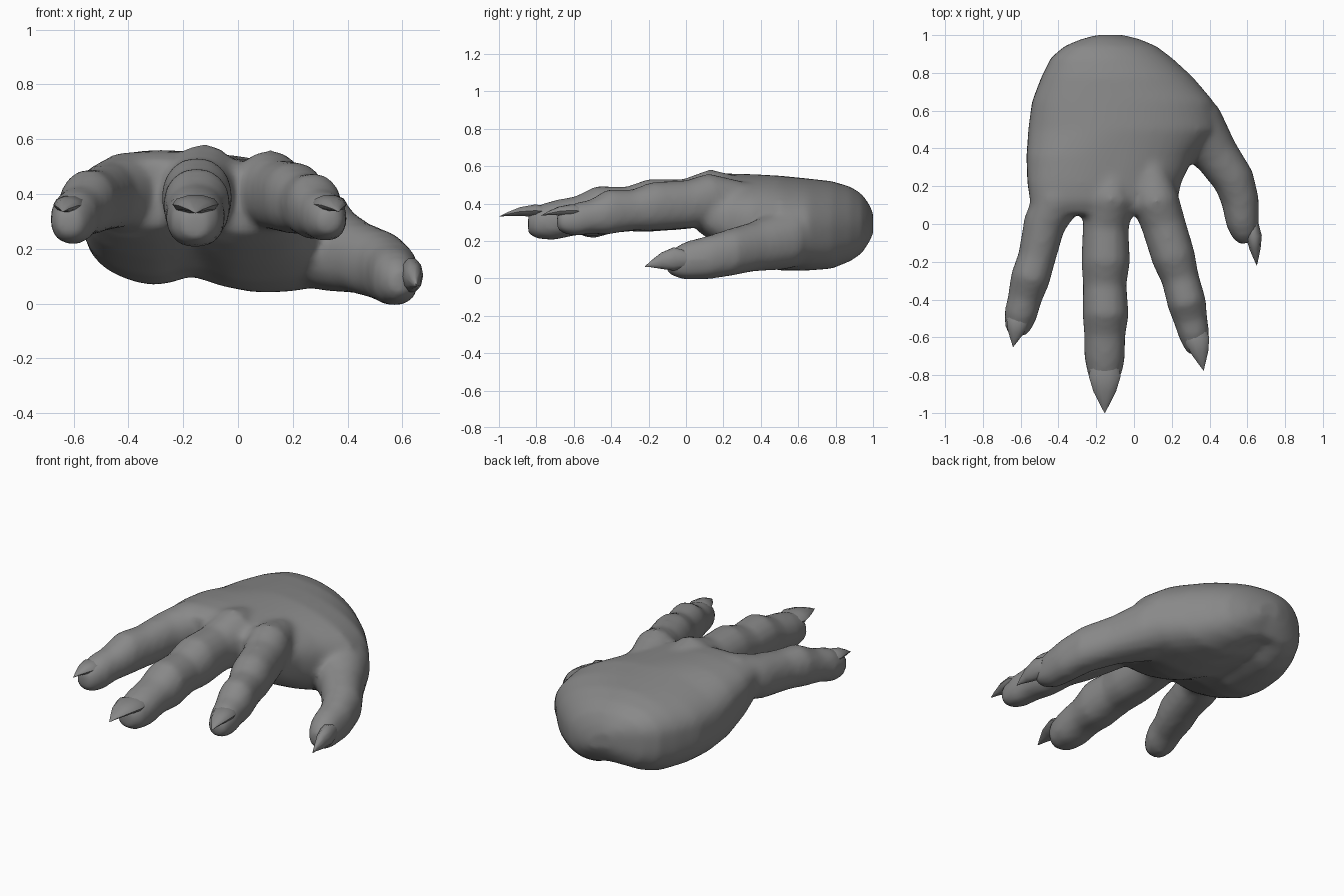
import bpy, bmesh, math
from mathutils import Vector

skin = bpy.data.materials.new("grey skin")
skin.diffuse_color = (0.25, 0.25, 0.25, 1)


def ring(center, side, rx, rz, n=20, up=2.0, down=2.0):
    """Superellipse cross-section spanned by a horizontal side vector and z."""
    pts = []
    for i in range(n):
        a = 2 * math.pi * i / n
        c, s = math.cos(a), math.sin(a)
        power = up if s > 0 else down
        u = math.copysign(abs(c) ** (2 / power), c)
        w = math.copysign(abs(s) ** (2 / power), s)
        pts.append(center + side * (u * rx) + Vector((0, 0, w * rz)))
    return pts


def loft(bm, rings):
    """Closed tube through the rings, capped with faces."""
    vs = [[bm.verts.new(p) for p in r] for r in rings]
    n = len(vs[0])
    for a, b in zip(vs, vs[1:]):
        for i in range(n):
            j = (i + 1) % n
            bm.faces.new((a[i], a[j], b[j], b[i]))
    bm.faces.new(vs[0][::-1])
    bm.faces.new(vs[-1])


def palm_ring(y, left, right, bottom, top):
    """Palm section: drops toward the thumb, grooved between the two heel pads."""
    mid, half, zc = (left + right) / 2, (right - left) / 2, (bottom + top) / 2
    up = 2.1 if y > 0.4 else 2.4
    pts = ring(Vector((mid, y, zc)), Vector((1, 0, 0)), half, (top - bottom) / 2, 48, up, 2.7)
    for p in pts:
        u = (p.x - mid) / half
        if p.z > zc:
            p.z -= 0.04 * u
        else:
            p.z -= 0.04 * max(u, 0)
            if y < 0.93:
                p.z += 0.05 * math.exp(-((p.x + 0.16) / 0.09) ** 2)
    return pts


def digit_rings(path):
    """Rings along a finger; each point is x, y, z, half width, half height."""
    rings = []
    for i, (x, y, z, rx, rz) in enumerate(path):
        a, b = path[max(i - 1, 0)], path[min(i + 1, len(path) - 1)]
        d = Vector((b[0] - a[0], b[1] - a[1], 0)).normalized()
        rings.append(ring(Vector((x, y, z)), Vector((-d.y, d.x, 0)), rx, rz, 16, 2.1, 2.3))
    return rings


def make_object(name, bm):
    bmesh.ops.recalc_face_normals(bm, faces=bm.faces)
    me = bpy.data.meshes.new(name)
    bm.to_mesh(me)
    bm.free()
    me.materials.append(skin)
    ob = bpy.data.objects.new(name, me)
    bpy.context.collection.objects.link(ob)
    bpy.context.view_layer.objects.active = ob
    ob.select_set(True)
    return ob


# Palm sections: y, left x, right x, bottom z, top z
palm = [(1.0, -0.20, -0.05, 0.25, 0.34), (0.975, -0.29, 0.04, 0.20, 0.395),
        (0.94, -0.37, 0.12, 0.145, 0.445),
        (0.88, -0.44, 0.20, 0.10, 0.485), (0.78, -0.49, 0.31, 0.06, 0.515),
        (0.65, -0.54, 0.42, 0.05, 0.53), (0.50, -0.56, 0.44, 0.05, 0.545),
        (0.36, -0.57, 0.32, 0.09, 0.55), (0.22, -0.565, 0.25, 0.16, 0.553),
        (0.12, -0.55, 0.23, 0.22, 0.547), (0.05, -0.50, 0.19, 0.275, 0.51)]

# Digits: x, y, z, half width, half height
little = [(-0.37, 0.34, 0.42, 0.09, 0.09), (-0.40, 0.13, 0.42, 0.13, 0.137),
          (-0.475, 0.0, 0.395, 0.112, 0.125), (-0.515, -0.18, 0.375, 0.10, 0.115),
          (-0.55, -0.29, 0.37, 0.105, 0.12), (-0.58, -0.40, 0.335, 0.09, 0.095),
          (-0.60, -0.48, 0.315, 0.088, 0.10), (-0.615, -0.55, 0.30, 0.07, 0.08),
          (-0.62, -0.59, 0.30, 0.045, 0.05)]
middle = [(-0.12, 0.34, 0.44, 0.08, 0.09), (-0.125, 0.13, 0.43, 0.13, 0.155),
          (-0.15, -0.02, 0.395, 0.122, 0.135), (-0.15, -0.20, 0.39, 0.13, 0.143),
          (-0.155, -0.32, 0.37, 0.116, 0.12), (-0.15, -0.48, 0.36, 0.123, 0.135),
          (-0.155, -0.59, 0.335, 0.11, 0.105), (-0.155, -0.71, 0.31, 0.108, 0.107),
          (-0.155, -0.80, 0.30, 0.09, 0.088), (-0.155, -0.845, 0.29, 0.05, 0.05)]
index = [(0.07, 0.34, 0.42, 0.09, 0.09), (0.115, 0.12, 0.42, 0.125, 0.142),
         (0.155, 0.0, 0.395, 0.118, 0.13), (0.21, -0.18, 0.385, 0.116, 0.132),
         (0.245, -0.29, 0.365, 0.10, 0.11), (0.28, -0.42, 0.355, 0.103, 0.122),
         (0.30, -0.51, 0.33, 0.09, 0.092), (0.32, -0.59, 0.315, 0.082, 0.09),
         (0.333, -0.66, 0.305, 0.063, 0.065), (0.338, -0.69, 0.305, 0.04, 0.04)]
thumb = [(0.18, 0.66, 0.25, 0.14, 0.17), (0.325, 0.51, 0.21, 0.165, 0.165),
         (0.44, 0.36, 0.17, 0.12, 0.133), (0.53, 0.23, 0.138, 0.11, 0.127),
         (0.563, 0.12, 0.112, 0.10, 0.118), (0.575, 0.0, 0.095, 0.087, 0.103),
         (0.59, -0.06, 0.085, 0.07, 0.08), (0.60, -0.10, 0.08, 0.04, 0.045)]

# Hand: palm and digits fused into one skin
bm = bmesh.new()
loft(bm, [palm_ring(*section) for section in palm])
for path in (little, middle, index, thumb):
    loft(bm, digit_rings(path))
hand = make_object("hand", bm)
remesh = hand.modifiers.new("fuse", 'REMESH')
remesh.mode = 'VOXEL'
remesh.voxel_size = 0.02
remesh.use_smooth_shade = True
soften = hand.modifiers.new("soften", 'SMOOTH')
soften.factor = 0.5
soften.iterations = 6


def claw(name, base, tip, width, height):
    """Flattened, slightly hooked claw from base to tip."""
    base, tip = Vector(base), Vector(tip)
    d = (tip - base).normalized()
    side = Vector((-d.y, d.x, 0)).normalized()
    bm = bmesh.new()
    rings = []
    for t, k in ((0, 0.75), (0.3, 1), (0.6, 0.7), (0.85, 0.28), (1, 0.02)):
        c = base.lerp(tip, t) + Vector((0, 0, 0.07 * t * (1 - t)))
        rings.append(ring(c, side, width * k, height * k, 10))
    loft(bm, rings)
    make_object(name, bm)
    bpy.ops.object.shade_smooth_by_angle(angle=math.radians(50))


# Claws
claw("little_claw", (-0.605, -0.46, 0.35), (-0.64, -0.65, 0.335), 0.06, 0.035)
claw("middle_claw", (-0.155, -0.72, 0.355), (-0.155, -1.0, 0.33), 0.085, 0.035)
claw("index_claw", (0.32, -0.54, 0.355), (0.368, -0.775, 0.335), 0.065, 0.034)
claw("thumb_claw", (0.628, 0.0, 0.10), (0.65, -0.22, 0.062), 0.042, 0.065)
